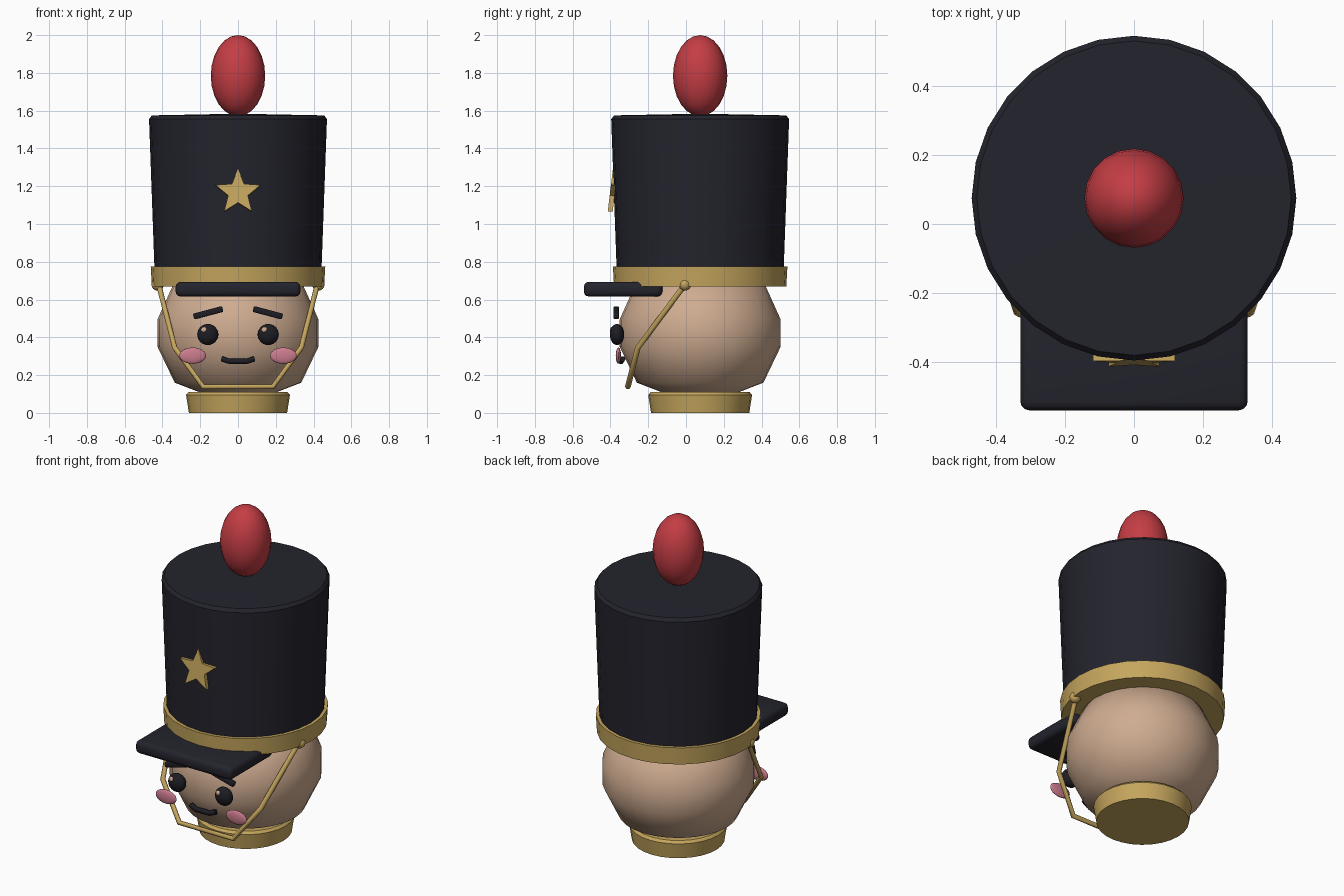
import bpy, bmesh, math
from mathutils import Matrix

if "Cube" in bpy.data.objects:
    bpy.data.objects.remove(bpy.data.objects["Cube"])

CY = 0.075  # shared axis of head, hat and collar


def material(name, rgb):
    m = bpy.data.materials.new(name)
    m.diffuse_color = (*rgb, 1)
    m.use_nodes = True
    m.node_tree.nodes["Principled BSDF"].inputs["Base Color"].default_value = m.diffuse_color
    return m


NAVY = material("navy", (0.017, 0.017, 0.026))
GOLD = material("gold", (0.56, 0.38, 0.11))
SKIN = material("skin", (0.62, 0.41, 0.28))
RED = material("red", (0.55, 0.047, 0.058))
PINK = material("pink", (0.60, 0.20, 0.27))
BLACK = material("black", (0.012, 0.012, 0.017))


def finish(name, bm, mat, angle=None):
    bmesh.ops.recalc_face_normals(bm, faces=bm.faces)
    me = bpy.data.meshes.new(name)
    bm.to_mesh(me)
    bm.free()
    me.materials.append(mat)
    ob = bpy.data.objects.new(name, me)
    bpy.context.collection.objects.link(ob)
    if angle:
        bpy.ops.object.select_all(action='DESELECT')
        ob.select_set(True)
        bpy.context.view_layer.objects.active = ob
        bpy.ops.object.shade_smooth_by_angle(angle=math.radians(angle))
    return ob


def lathe(name, profile, mat, n=28, angle=35):
    """Spin a (radius, z) profile around the main axis and cap both ends."""
    bm = bmesh.new()
    rings = [[bm.verts.new((r * math.sin(2 * math.pi * i / n),
                            CY + r * math.cos(2 * math.pi * i / n), z))
              for i in range(n)] for r, z in profile]
    for a, b in zip(rings, rings[1:]):
        for i in range(n):
            j = (i + 1) % n
            bm.faces.new((a[i], a[j], b[j], b[i]))
    bm.faces.new(rings[0])
    bm.faces.new(rings[-1])
    return finish(name, bm, mat, angle)


def ellipsoid(name, loc, radii, mat, u=20, v=12):
    bm = bmesh.new()
    bmesh.ops.create_uvsphere(bm, u_segments=u, v_segments=v, radius=1,
                              matrix=Matrix.Translation(loc) @ Matrix.Diagonal((*radii, 1)))
    return finish(name, bm, mat, 60)


def block(name, loc, size, mat, bevel, tilt=0):
    bm = bmesh.new()
    bmesh.ops.create_cube(bm, size=1, matrix=Matrix.Diagonal((*size, 1)))
    bmesh.ops.bevel(bm, geom=bm.edges[:], offset=bevel, segments=3, profile=0.5, affect='EDGES')
    bm.transform(Matrix.Translation(loc) @ Matrix.Rotation(tilt, 4, 'Y'))
    return finish(name, bm, mat, 40)


def tube(name, points, radius, mat):
    cu = bpy.data.curves.new(name, 'CURVE')
    cu.dimensions = '3D'
    cu.bevel_depth = radius
    cu.bevel_resolution = 1
    cu.use_fill_caps = True
    sp = cu.splines.new('POLY')
    sp.points.add(len(points) - 1)
    for p, co in zip(sp.points, points):
        p.co = (*co, 1)
    cu.materials.append(mat)
    ob = bpy.data.objects.new(name, cu)
    bpy.context.collection.objects.link(ob)
    return ob


# Collar, head and hat
lathe("collar", [(0.26, 0), (0.275, 0.095), (0.262, 0.11)], GOLD)
lathe("head", [(0.15, 0.08), (0.20, 0.108), (0.335, 0.16), (0.426, 0.35), (0.426, 0.495),
               (0.345, 0.675), (0.2, 0.73)], SKIN, angle=80)
lathe("hat_band", [(0.456, 0.67), (0.462, 0.775)], GOLD)
lathe("hat_body", [(0.44, 0.70), (0.471, 1.555), (0.456, 1.575), (0.05, 1.583)], NAVY)
ellipsoid("pompom", (0, CY, 1.785), (0.144, 0.144, 0.215), RED)

# Visor
block("visor", (0, -0.333, 0.655), (0.66, 0.415, 0.078), NAVY, 0.026)

# Star badge, leaning slightly forward at the bottom
bm = bmesh.new()
star = []
for i in range(10):
    r = 0.125 if i % 2 == 0 else 0.055
    a = math.pi * i / 5
    star.append(bm.verts.new((r * math.sin(a), 0, r * math.cos(a))))
face = bm.faces.new(star)
ext = bmesh.ops.extrude_face_region(bm, geom=[face])
bmesh.ops.translate(bm, vec=(0, 0.026, 0),
                    verts=[g for g in ext["geom"] if isinstance(g, bmesh.types.BMVert)])
bm.transform(Matrix.Translation((0, -0.402, 1.168)) @ Matrix.Rotation(-0.12, 4, 'X'))
finish("star_badge", bm, GOLD)

# Chin strap and its buttons
half = [(0.42, -0.005, 0.68), (0.335, -0.255, 0.345), (0.185, -0.308, 0.138)]
tube("chin_strap", half + [(-x, y, z) for x, y, z in reversed(half)], 0.015, GOLD)

# Paired parts
for s, side in ((-1, "left"), (1, "right")):
    ellipsoid(side + "_strap_button", (s * 0.425, -0.005, 0.68), (0.033,) * 3, GOLD, 12, 8)
    ellipsoid(side + "_eye", (s * 0.16, -0.365, 0.415), (0.056, 0.038, 0.056), BLACK)
    ellipsoid(side + "_eye_glint", (s * 0.16 - 0.02, -0.393, 0.44), (0.016, 0.01, 0.016), SKIN, 12, 8)
    block(side + "_brow", (s * 0.158, -0.37, 0.53), (0.16, 0.03, 0.032), BLACK, 0.008, s * 0.26)
    ellipsoid(side + "_cheek", (s * 0.24, -0.358, 0.303), (0.071, 0.014, 0.043), PINK)

# Mouth
tube("mouth", [(-0.085, -0.335, 0.286), (-0.045, -0.345, 0.273), (0.045, -0.345, 0.273),
               (0.085, -0.335, 0.286)], 0.016, BLACK)
